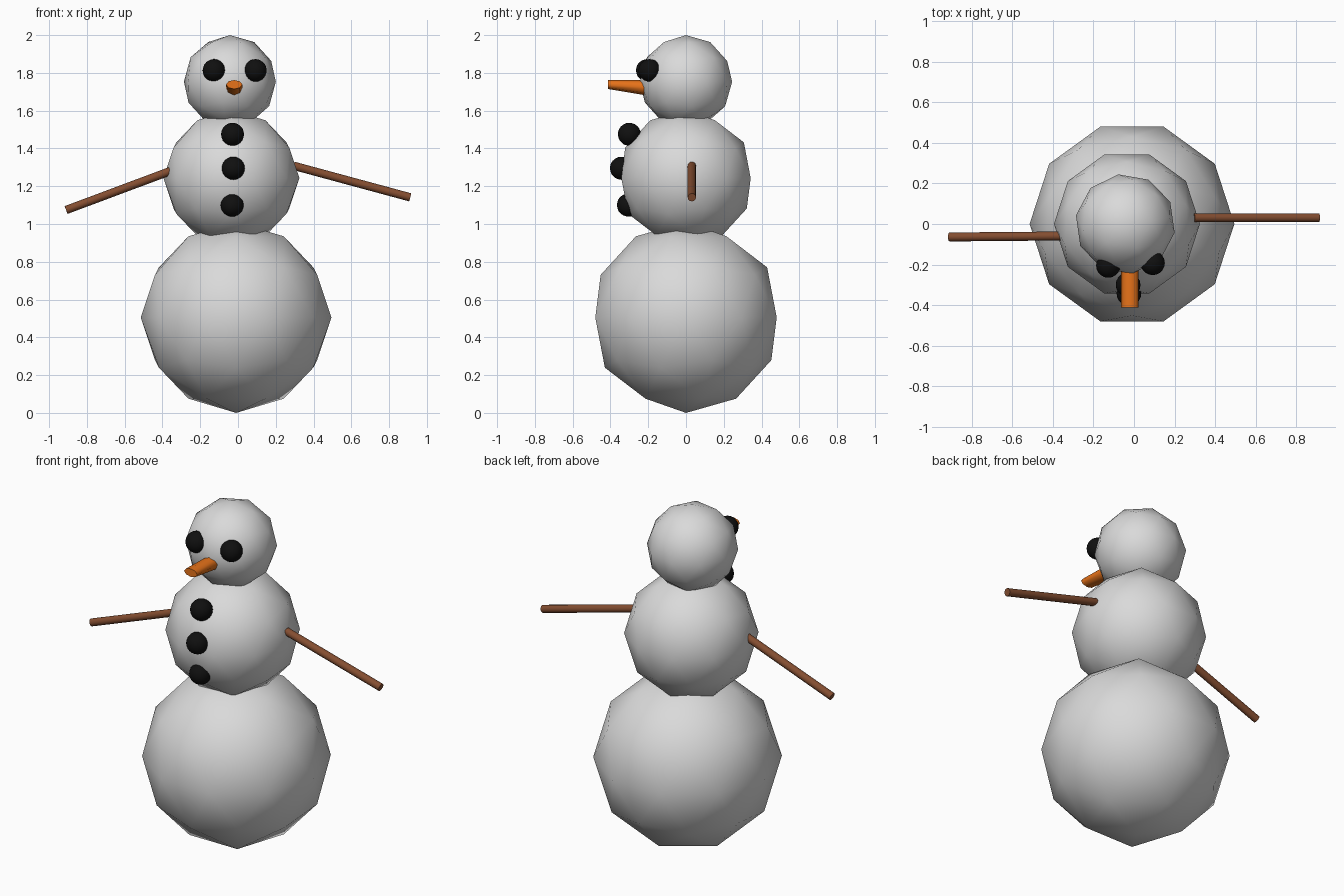
import bpy
from math import radians
from mathutils import Vector

cube = bpy.data.objects.get("Cube")
if cube:
    bpy.data.objects.remove(cube, do_unlink=True)


def material(name, colour):
    mat = bpy.data.materials.new(name)
    mat.use_nodes = True
    mat.diffuse_color = (*colour, 1)
    mat.node_tree.nodes["Principled BSDF"].inputs["Base Color"].default_value = (*colour, 1)
    return mat


SNOW = material("snow", (0.7, 0.7, 0.7))
COAL = material("coal", (0.005, 0.005, 0.005))
CARROT = material("carrot orange", (0.8, 0.17, 0.01))
WOOD = material("wood brown", (0.23, 0.075, 0.03))


def finish(name, mat):
    obj = bpy.context.object
    obj.name = name
    obj.data.materials.append(mat)
    return obj


def ball(name, mat, centre, radius, detail, turn=-90):
    bpy.ops.mesh.primitive_ico_sphere_add(subdivisions=detail, radius=radius, location=centre,
                                          rotation=(0, 0, radians(turn)))
    bpy.ops.object.shade_smooth()
    return finish(name, mat)


def stick(name, mat, start, end, radius, sides):
    start, end = Vector(start), Vector(end)
    axis = end - start
    bpy.ops.mesh.primitive_cylinder_add(vertices=sides, radius=radius, depth=axis.length,
                                        location=(start + end) / 2,
                                        rotation=axis.to_track_quat('Z', 'Y').to_euler())
    bpy.ops.object.shade_smooth_by_angle(angle=radians(50))
    return finish(name, mat)


# Snowballs: coarse balls with smooth shading
ball("lower_body", SNOW, (-0.01, 0, 0.505), 0.505, 2)
ball("upper_body", SNOW, (-0.035, 0, 1.243), 0.36, 2)
ball("head", SNOW, (-0.043, 0, 1.753), 0.247, 2, -64)

# Coal eyes and buttons
ball("right_eye", COAL, (-0.127, -0.205, 1.813), 0.06, 3)
ball("left_eye", COAL, (0.092, -0.192, 1.813), 0.06, 3)
for name, centre in (("top_button", (-0.029, -0.3, 1.475)),
                     ("middle_button", (-0.025, -0.342, 1.295)),
                     ("bottom_button", (-0.031, -0.305, 1.1))):
    ball(name, COAL, centre, 0.061, 3)

# Carrot nose: level along the top, tip squashed upwards
nose = stick("nose", CARROT, (-0.02, -0.18, 1.719), (-0.02, -0.413, 1.719), 0.043, 8)
to_world = nose.matrix_basis.copy()
to_local = to_world.inverted()
top = 1.762
for v in nose.data.vertices:
    p = to_world @ v.co
    if p.y < -0.3:
        p.z = top + (p.z - top) * 0.55
        v.co = to_local @ p

# Twig arms
stick("left_arm", WOOD, (0.295, 0.031, 1.308), (0.912, 0.031, 1.141), 0.022, 12)
stick("right_arm", WOOD, (-0.34, -0.059, 1.287), (-0.91, -0.064, 1.074), 0.022, 12)
